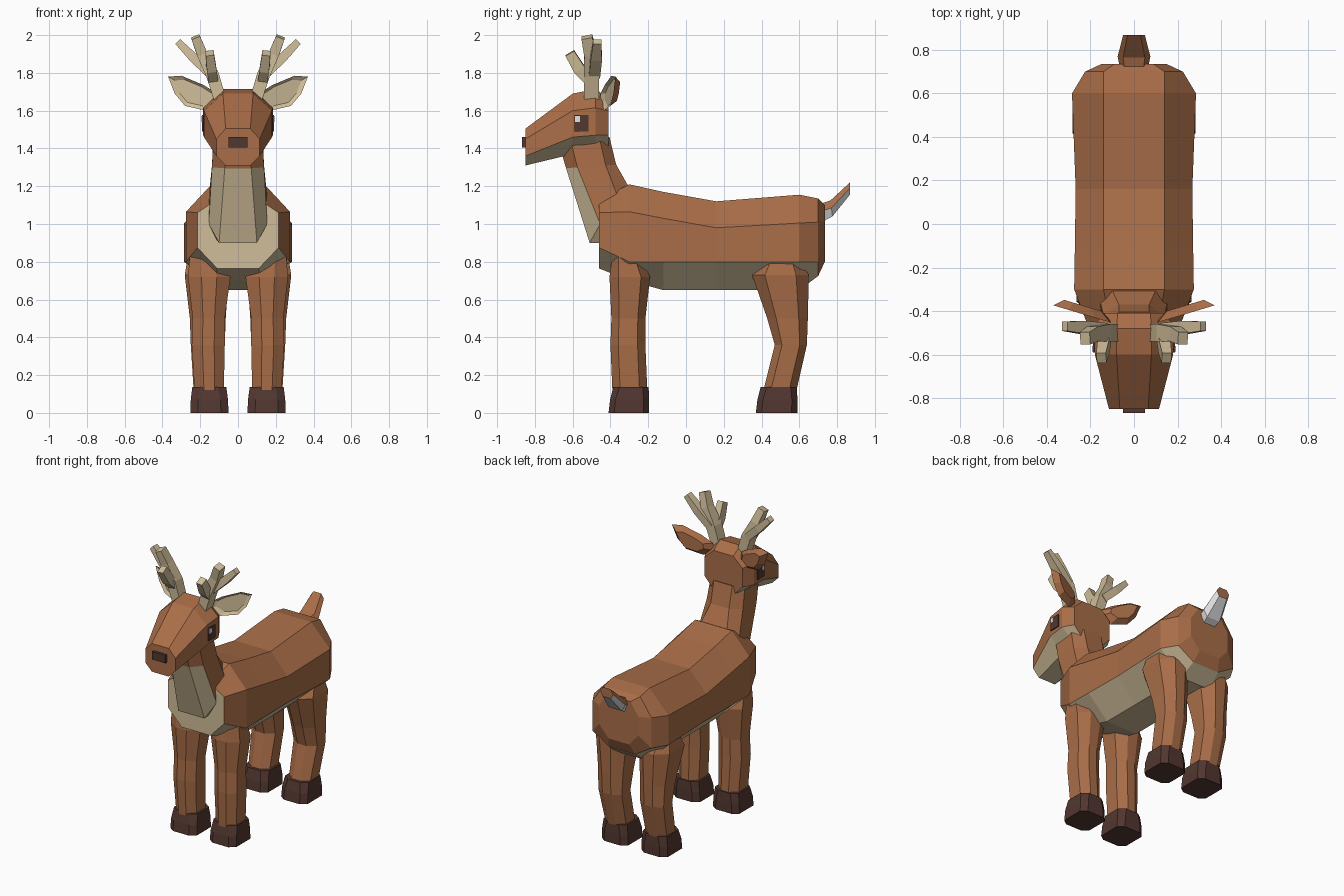
import bpy, bmesh
from mathutils import Vector

if "Cube" in bpy.data.objects:
    bpy.data.objects.remove(bpy.data.objects["Cube"])


def material(name, rgb):
    m = bpy.data.materials.new(name)
    m.diffuse_color = (*rgb, 1)
    m.use_nodes = True
    m.node_tree.nodes["Principled BSDF"].inputs["Base Color"].default_value = m.diffuse_color
    return m


BROWN = material("brown fur", (0.40, 0.155, 0.065))
CREAM = material("cream fur", (0.63, 0.51, 0.32))
DARK = material("dark hoof", (0.085, 0.038, 0.03))
WHITE = material("white", (0.85, 0.85, 0.87))


def loft(name, rings, mats, rule=None):
    """Skin a list of closed rings; rule(ring, side, centre) gives the material index."""
    bm = bmesh.new()
    rows = [[bm.verts.new(p) for p in r] for r in rings]
    n = len(rows[0])
    for i in range(len(rows) - 1):
        for j in range(n):
            k = (j + 1) % n
            f = bm.faces.new((rows[i][j], rows[i][k], rows[i + 1][k], rows[i + 1][j]))
            if rule:
                f.material_index = rule(i, j, f.calc_center_median())
    for i, row in ((-1, rows[0]), (len(rows), rows[-1])):
        f = bm.faces.new(row)
        if rule:
            f.material_index = rule(i, -1, f.calc_center_median())
    bmesh.ops.recalc_face_normals(bm, faces=bm.faces)
    me = bpy.data.meshes.new(name)
    bm.to_mesh(me)
    bm.free()
    for m in mats:
        me.materials.append(m)
    ob = bpy.data.objects.new(name, me)
    bpy.context.collection.objects.link(ob)
    return ob


def mirror_x(ob):
    m = ob.modifiers.new("mirror", 'MIRROR')
    m.use_axis[0] = True
    m.use_mirror_merge = False
    return ob


def slab(y, w, a, b, top, hi, lo, bot):
    """Octagon across the body: sides 0-2 top, 3 and 7 flanks, 4-6 underside."""
    return [(w, y, hi), (a, y, top), (-a, y, top), (-w, y, hi),
            (-w, y, lo), (-b, y, bot), (b, y, bot), (w, y, lo)]


def stem(z, x0, x1, y0, y1, c=0.32):
    """Chamfered rectangle in plan, for legs and hooves."""
    cx, cy = (x1 - x0) * c, (y1 - y0) * c * 0.7
    return [(x0 + cx, y0, z), (x1 - cx, y0, z), (x1, y0 + cy, z), (x1, y1 - cy, z),
            (x1 - cx, y1, z), (x0 + cx, y1, z), (x0, y1 - cy, z), (x0, y0 + cy, z)]


def box(name, x0, x1, y0, y1, z0, z1, mat):
    rings = [[(x0, y0, z), (x1, y0, z), (x1, y1, z), (x0, y1, z)] for z in (z0, z1)]
    return loft(name, rings, [mat])


# Body with cream belly and chest
body_rings = [slab(*r) for r in (
    (-0.46, 0.215, 0.11, 0.11, 1.13, 1.06, 0.875, 0.765),
    (-0.30, 0.275, 0.14, 0.12, 1.21, 1.065, 0.80, 0.70),
    (-0.12, 0.272, 0.14, 0.12, 1.17, 1.03, 0.80, 0.65),
    (0.16, 0.268, 0.14, 0.12, 1.12, 0.98, 0.80, 0.65),
    (0.60, 0.285, 0.14, 0.12, 1.155, 1.005, 0.80, 0.65),
    (0.70, 0.225, 0.14, 0.10, 1.135, 1.01, 0.80, 0.725),
    (0.735, 0.15, 0.09, 0.08, 1.10, 1.01, 0.88, 0.80))]
loft("body", body_rings, [BROWN, CREAM],
     lambda i, j, c: 1 if i == -1 or (j in (4, 5, 6) and i < 5) else 0)


# Neck with cream throat
def neck_ring(a, w, front, mid_front, mid_back, back):
    pts = ((a, front), (w, mid_front), (w, mid_back), (a, back))
    right = [(x, y, z) for x, (y, z) in pts]
    return right + [(-x, y, z) for x, y, z in reversed(right)]


neck_rings = [
    neck_ring(0.09, 0.14, (-0.40, 0.90), (-0.36, 0.95), (-0.30, 1.02), (-0.26, 1.08)),
    neck_ring(0.10, 0.155, (-0.51, 0.90), (-0.455, 1.0), (-0.36, 1.14), (-0.305, 1.20)),
    neck_ring(0.07, 0.138, (-0.635, 1.295), (-0.575, 1.30), (-0.425, 1.31), (-0.37, 1.315)),
    neck_ring(0.07, 0.13, (-0.66, 1.38), (-0.61, 1.44), (-0.46, 1.46), (-0.405, 1.46))]
loft("neck", neck_rings, [BROWN, CREAM],
     lambda i, j, c: 1 if i < 2 and j in (0, 6, 7) else 0)

# Head with cream jaw
head_rings = [slab(*r) for r in (
    (-0.85, 0.115, 0.065, 0.065, 1.505, 1.45, 1.36, 1.31),
    (-0.60, 0.180, 0.080, 0.08, 1.69, 1.60, 1.46, 1.37),
    (-0.48, 0.185, 0.080, 0.08, 1.715, 1.615, 1.47, 1.385),
    (-0.41, 0.145, 0.075, 0.08, 1.665, 1.60, 1.47, 1.40))]
loft("head", head_rings, [BROWN, CREAM],
     lambda i, j, c: 1 if j in (4, 5, 6) else 0)

# Nose and eyes
box("nose", -0.05, 0.05, -0.868, -0.84, 1.405, 1.46, DARK)
mirror_x(box("eye", 0.182, 0.1895, -0.59, -0.515, 1.49, 1.577, DARK))
mirror_x(box("eye_glint", 0.187, 0.192, -0.587, -0.56, 1.54, 1.572, WHITE))

# Ears: cream in front, brown behind, swept back toward the tip
outline = ((0.10, 1.64), (0.17, 1.60), (0.28, 1.625), (0.335, 1.69), (0.37, 1.78),
           (0.30, 1.785), (0.18, 1.735), (0.11, 1.69))
mid = Vector((0.23, 1.70))


def ear_ring(scale, dy):
    pts = [mid + (Vector(p) - mid) * scale for p in outline]
    return [(x, -0.455 + 0.3 * (x - 0.10) + dy, z) for x, z in pts]


mirror_x(loft("ear", [ear_ring(0.75, 0.015), ear_ring(1, 0), ear_ring(0.65, 0.04)],
              [BROWN, CREAM], lambda i, j, c: 1 if i < 1 else 0))


# Antlers: square tapered branches
def branch(name, path):
    rings = []
    pts = [Vector(p[:3]) for p in path]
    for i, p in enumerate(pts):
        d = (pts[min(i + 1, len(pts) - 1)] - pts[max(i - 1, 0)]).normalized()
        u = Vector((0, 1, 0)).cross(d).normalized()
        v = d.cross(u)
        r = path[i][3]
        rings.append([p + r * (a * u + 1.2 * b * v)
                      for a, b in ((1, 1), (-1, 1), (-1, -1), (1, -1))])
    mirror_x(loft(name, rings, [CREAM]))


branch("antler_beam", ((0.095, -0.50, 1.66, 0.032), (0.135, -0.50, 1.79, 0.034),
                       (0.19, -0.505, 1.90, 0.028), (0.225, -0.525, 1.99, 0.024)))
branch("antler_outer_tine", ((0.14, -0.485, 1.79, 0.025), (0.235, -0.475, 1.88, 0.025),
                             (0.318, -0.47, 1.965, 0.018)))
branch("antler_front_tine", ((0.13, -0.50, 1.755, 0.025), (0.14, -0.565, 1.82, 0.026),
                             (0.15, -0.615, 1.905, 0.022)))

# Legs and hooves
legs = {
    "front_leg": ((0.12, 0.075, 0.23, -0.39, -0.205), (0.36, 0.07, 0.245, -0.40, -0.215),
                  (0.50, 0.07, 0.24, -0.395, -0.215), (0.72, 0.04, 0.265, -0.405, -0.19),
                  (0.83, 0.07, 0.255, -0.39, -0.24)),
    "rear_leg": ((0.12, 0.075, 0.235, 0.41, 0.585), (0.36, 0.07, 0.25, 0.47, 0.64),
                 (0.50, 0.065, 0.255, 0.43, 0.645), (0.73, 0.05, 0.282, 0.35, 0.65),
                 (0.80, 0.08, 0.27, 0.40, 0.61))}
for name, rows in legs.items():
    mirror_x(loft(name, [stem(*r) for r in rows], [BROWN]))
for name, y0, y1 in (("front_hoof", -0.41, -0.195), ("rear_hoof", 0.37, 0.59)):
    mirror_x(loft(name, [stem(0, 0.05, 0.252, y0, y1, 0.2),
                         stem(0.07, 0.053, 0.25, y0 + 0.008, y1, 0.2),
                         stem(0.137, 0.062, 0.242, y0 + 0.025, y1 - 0.003, 0.24)], [DARK]))


# Tail: brown above, white below
def tail_ring(w, a, top, side, bottom):
    return [(w, *side), (a, *top), (-a, *top), (-w, *side), (-a, *bottom), (a, *bottom)]


loft("tail", [tail_ring(0.06, 0.04, (0.69, 1.10), (0.69, 1.06), (0.70, 1.00)),
              tail_ring(0.075, 0.05, (0.765, 1.125), (0.77, 1.085), (0.775, 1.04)),
              tail_ring(0.05, 0.03, (0.868, 1.22), (0.868, 1.19), (0.868, 1.155))],
     [BROWN, WHITE], lambda i, j, c: 1 if j in (3, 4, 5) else 0)
